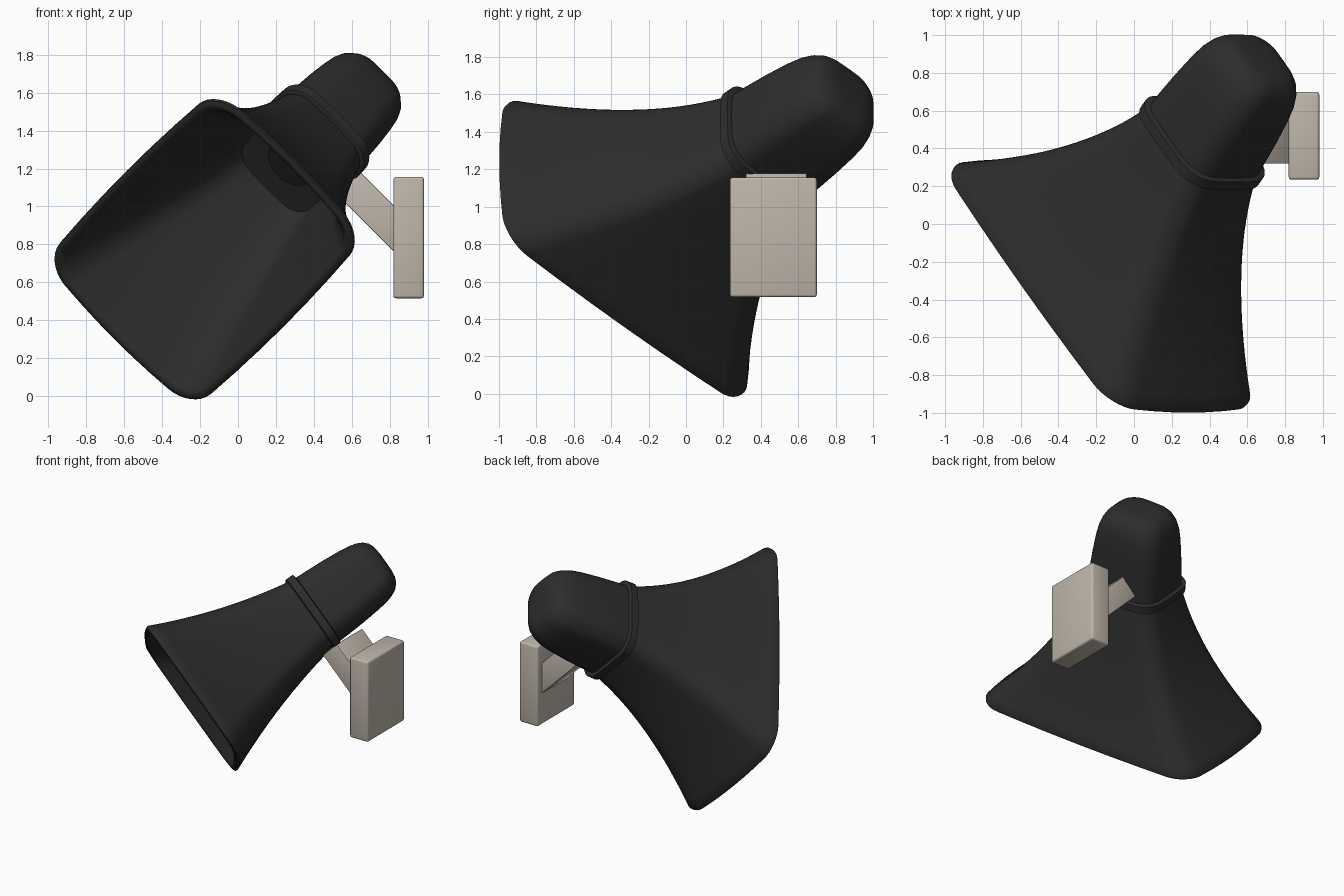
import bpy, bmesh, math
from mathutils import Matrix, Vector

if "Cube" in bpy.data.objects:
    bpy.data.objects.remove(bpy.data.objects["Cube"])

# Horn frame: u = short side, v = long side, w = axis towards the back
S = math.sqrt(0.5)
U, V, W = Vector((S, 0, -S)), Vector((-.5, S, -.5)), Vector((.5, S, .5))
FRAME = Matrix((U, V, W)).transposed()
CU, CV = -0.672, -0.53


def material(name, rgb):
    m = bpy.data.materials.new(name)
    m.diffuse_color = (*rgb, 1)
    m.use_nodes = True
    m.node_tree.nodes["Principled BSDF"].inputs["Base Color"].default_value = m.diffuse_color
    return m


BLACK = material("charcoal plastic", (.026, .026, .026))
DARK = material("throat black", (.014, .014, .014))
BEIGE = material("beige metal", (.52, .47, .405))


def finish(name, bm, mat, angle=35):
    bmesh.ops.recalc_face_normals(bm, faces=bm.faces)
    me = bpy.data.meshes.new(name)
    bm.to_mesh(me)
    bm.free()
    ob = bpy.data.objects.new(name, me)
    bpy.context.collection.objects.link(ob)
    me.materials.append(mat)
    bpy.ops.object.select_all(action='DESELECT')
    ob.select_set(True)
    bpy.context.view_layer.objects.active = ob
    bpy.ops.object.shade_smooth_by_angle(angle=math.radians(angle))
    return ob


def section(hu, hv, r, bulge=.05):
    """Rounded rectangle with slightly bowed sides, as (u, v) points."""
    r = min(r, hu * .75, hv * .75)
    pts = []
    for k, (sx, sy) in enumerate(((1, 1), (-1, 1), (-1, -1), (1, -1))):
        for i in range(9):
            a = math.radians(90 * k + 90 * i / 8)
            pts.append((sx * (hu - r) + r * math.cos(a), sy * (hv - r) + r * math.sin(a)))
        # points along the following straight side
        x0, y0 = pts[-1]
        nx, ny = ((-1, 1), (-1, -1), (1, -1), (1, 1))[k]
        a = math.radians(90 * (k + 1))
        x1, y1 = nx * (hu - r) + r * math.cos(a), ny * (hv - r) + r * math.sin(a)
        pts += [(x0 + (x1 - x0) * t / 6, y0 + (y1 - y0) * t / 6) for t in range(1, 6)]
    return [(x * (1 - bulge * (y / hv) ** 2), y * (1 - bulge * (x / hu) ** 2)) for x, y in pts]


def loft(name, stations, mat, angle=35):
    """Skin sections given as (w, half u, half v, corner radius), closed at both ends."""
    bm = bmesh.new()
    rings = []
    for w, hu, hv, r in stations:
        rings.append([bm.verts.new(FRAME @ Vector((CU + x, CV + y, w))) for x, y in section(hu, hv, r)])
    for a, b in zip(rings, rings[1:]):
        n = len(a)
        for i in range(n):
            bm.faces.new((a[i], a[(i + 1) % n], b[(i + 1) % n], b[i]))
    bm.faces.new(rings[0])
    bm.faces.new(rings[-1])
    return finish(name, bm, mat, angle)


def horn_size(w, inset=0):
    s = (1.12 - w) / 1.05
    return (w, .28 + .175 * s + .13 * s * s - inset, .30 + .30 * s + .345 * s * s - inset,
            .12 + .05 * s - inset * .3)


# Flared horn: inner wall, rounded rim, outer wall
inner = [horn_size(1.0 - .9 * i / 16, .055) for i in range(17)]
rim = [(.065, .532, .892, .155), (.05, .545, .905, .158), (.05, .565, .925, .165), (.058, .58, .94, .17)]
outer = [horn_size(.075 + 1.045 * i / 18) for i in range(19)]
loft("horn", inner + rim + outer, BLACK, 50)

# Rear housing
loft("rear_housing", [(1.12, .275, .302, .13), (1.25, .27, .297, .13), (1.4, .262, .287, .13),
                      (1.54, .25, .275, .13), (1.62, .24, .263, .13), (1.68, .225, .246, .13),
                      (1.725, .203, .223, .125), (1.755, .173, .192, .11), (1.772, .135, .152, .09),
                      (1.778, .09, .105, .06)], BLACK, 60)

# Clamp ring around the neck
loft("clamp_ring", [(1.105, .29, .312, .13), (1.112, .303, .325, .135), (1.168, .303, .325, .135),
                    (1.175, .29, .312, .13)], BLACK)

# Driver opening in the throat
bm = bmesh.new()
bmesh.ops.create_cone(bm, cap_ends=True, segments=40, radius1=.14, radius2=.14, depth=.02)
bm.transform(Matrix.Translation(FRAME @ Vector((CU, CV, .99))) @ FRAME.to_4x4())
finish("throat_disc", bm, DARK)


def box(name, size, matrix, bevel):
    bm = bmesh.new()
    bmesh.ops.create_cube(bm, size=1)
    bm.transform(matrix @ Matrix.Diagonal((*size, 1)))
    bmesh.ops.bevel(bm, geom=bm.edges[:], offset=bevel, segments=3, profile=.5, affect='EDGES')
    return finish(name, bm, BEIGE)


# Wall plate and slanted bracket arm
box("wall_plate", (.162, .465, .64), Matrix.Translation((.9, .467, .836)), .015)
box("bracket_arm", (.42, .325, .17),
    Matrix.Translation((.7335, .4825, .9715)) @ Matrix.Rotation(math.radians(45), 4, 'Y'), .004)
